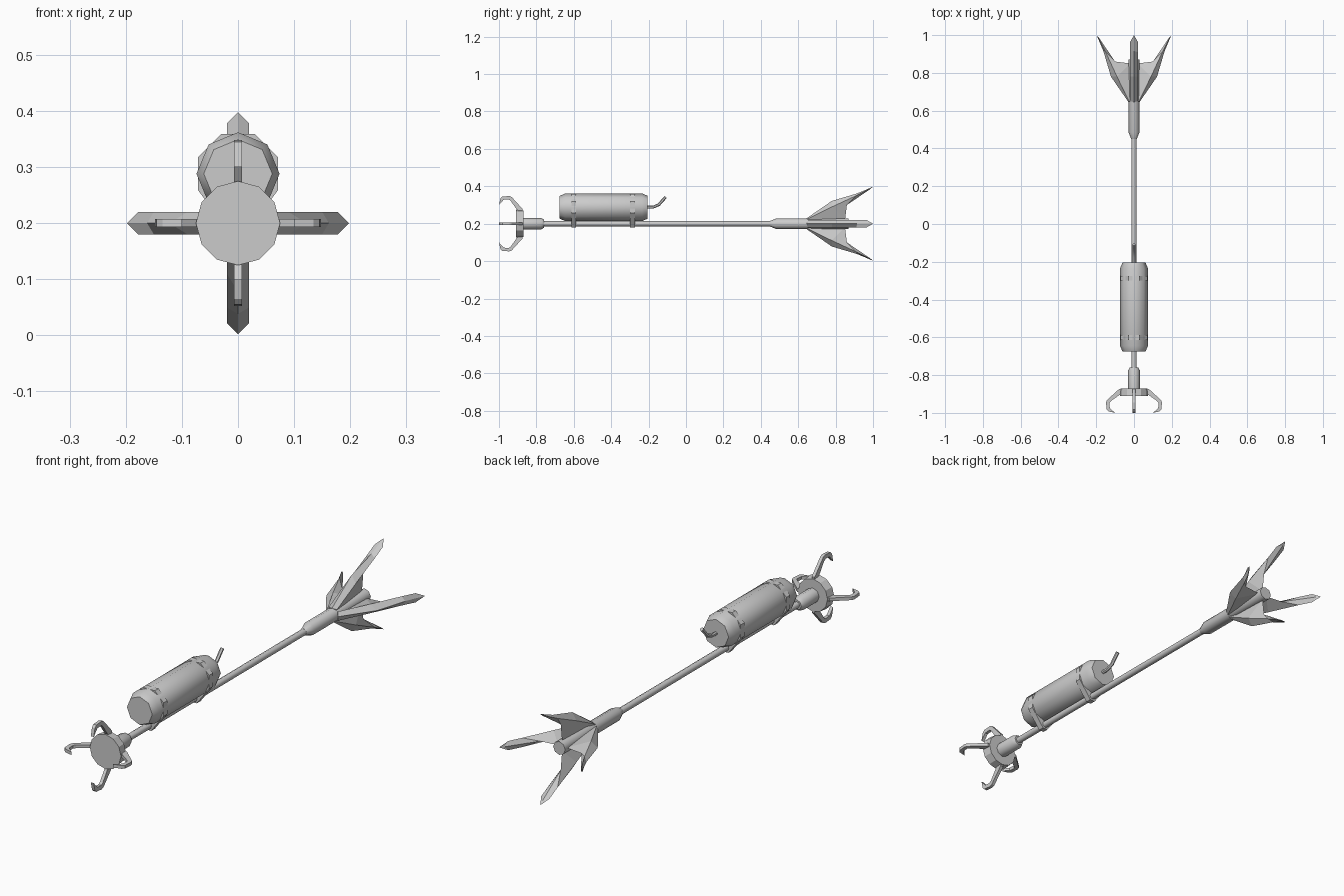
import bpy, bmesh, math
from mathutils import Matrix, Vector

if "Cube" in bpy.data.objects:
    bpy.data.objects.remove(bpy.data.objects["Cube"])

AXIS = 0.2  # height of the shaft axis
grey = bpy.data.materials.new("light_grey")
grey.diffuse_color = (0.6, 0.6, 0.6, 1)
grey.use_nodes = True
grey.node_tree.nodes["Principled BSDF"].inputs["Base Color"].default_value = grey.diffuse_color


def make(name, verts, faces, smooth=None):
    me = bpy.data.meshes.new(name)
    me.from_pydata([tuple(v) for v in verts], [], faces)
    bm = bmesh.new()
    bm.from_mesh(me)
    bmesh.ops.recalc_face_normals(bm, faces=bm.faces)
    bm.to_mesh(me)
    bm.free()
    ob = bpy.data.objects.new(name, me)
    bpy.context.collection.objects.link(ob)
    me.materials.append(grey)
    if smooth:
        bpy.ops.object.select_all(action='DESELECT')
        ob.select_set(True)
        bpy.context.view_layer.objects.active = ob
        bpy.ops.object.shade_smooth_by_angle(angle=math.radians(smooth))
    return ob


def loft(name, rings, smooth=None):
    """Skin a row of equal rings and cap both ends."""
    n = len(rings[0])
    verts = [v for r in rings for v in r]
    faces = [(i * n + j, i * n + (j + 1) % n, (i + 1) * n + (j + 1) % n, (i + 1) * n + j)
             for i in range(len(rings) - 1) for j in range(n)]
    faces += [tuple(range(n)), tuple(range(len(verts) - n, len(verts)))]
    return make(name, verts, faces, smooth)


def lathe(name, profile, sides, z=AXIS, smooth=None):
    """Turn (y, radius) pairs about a line along y, with a corner on top."""
    rings = [[(r * math.sin(math.tau * k / sides), y, z + r * math.cos(math.tau * k / sides))
              for k in range(sides)] for y, r in profile]
    return loft(name, rings, smooth)


def around(ring, k):
    """Turn points (side, y, radial) to the k-th quarter of the shaft."""
    m = Matrix.Translation((0, 0, AXIS)) @ Matrix.Rotation(k * math.pi / 2, 4, 'Y')
    return [m @ Vector(p) for p in ring]


# Shaft, front collar, round head and tail socket
lathe("shaft", [(-0.80, 0.014), (0.50, 0.014)], 8, smooth=50)
lathe("front_collar", [(-0.88, 0.031), (-0.775, 0.031), (-0.76, 0.022)], 8, smooth=50)
lathe("head_disc", [(-0.91, 0.075), (-0.87, 0.071)], 12)
lathe("tail_socket", [(0.45, 0.015), (0.485, 0.029), (0.87, 0.029)], 8, smooth=50)

# Tank with chamfered ends
TZ = 0.288
lathe("tank", [(-0.675, 0.061), (-0.645, 0.074), (-0.235, 0.074), (-0.205, 0.061)],
      8, TZ, smooth=50)

# Straps wrapping tank and shaft
outline = [(0.077 * math.cos(math.radians(a)), TZ + 0.077 * math.sin(math.radians(a)))
           for a in (-22.5, 22.5, 67.5, 112.5, 157.5, 202.5)]
outline += [(-0.021, 0.192), (-0.012, 0.18), (0.012, 0.18), (0.021, 0.192)]
for name, y in (("front_strap", -0.6), ("rear_strap", -0.287)):
    loft(name, [[(x, y + d, z) for x, z in outline] for d in (-0.013, 0.013)])

# Bent fuse out of the rear of the tank
path = [(-0.215, 0.288), (-0.175, 0.289), (-0.145, 0.302), (-0.125, 0.325), (-0.108, 0.343)]
rings = []
for i, (y, z) in enumerate(path):
    a, b = path[max(i - 1, 0)], path[min(i + 1, len(path) - 1)]
    t = math.atan2(b[1] - a[1], b[0] - a[0])
    ring = []
    for k in range(6):
        u, w = 0.008 * math.sin(k * math.pi / 3), 0.008 * math.cos(k * math.pi / 3)
        ring.append((u, y - w * math.sin(t), z + w * math.cos(t)))
    rings.append(ring)
loft("fuse", rings, smooth=50)

# Four hooked claws: side profile (radial, y) given a small width
claw = [(0.06, -0.873), (0.078, -0.873), (0.143, -0.932), (0.148, -0.945), (0.145, -0.982),
        (0.135, -0.992), (0.10, -1.0), (0.128, -0.975), (0.130, -0.948), (0.122, -0.937),
        (0.065, -0.897)]
for k in range(4):
    loft(f"claw_{k + 1}", [around([(s, y, r) for r, y in claw], k) for s in (-0.007, 0.007)])

# Four tail fins: diamond sections of ridge, side edge and inner edge, each (radial, y)
sections = [((0.029, 0.645), (0.026, 0.65), (0.0, 0.65)),
            ((0.122, 0.780), (0.090, 0.78), (0.02, 0.85)),
            ((0.162, 0.915), (0.150, 0.91), (0.10, 0.86)),
            ((0.198, 1.0), (0.178, 0.965), (0.185, 0.985))]
for k in range(4):
    rings = []
    for (rr, ry), (sr, sy), (ir, iy) in sections:
        rings.append(around([(0, ry, rr), (0.02, sy, sr), (0, iy, ir), (-0.02, sy, sr)], k))
    loft(f"tail_fin_{k + 1}", rings)
